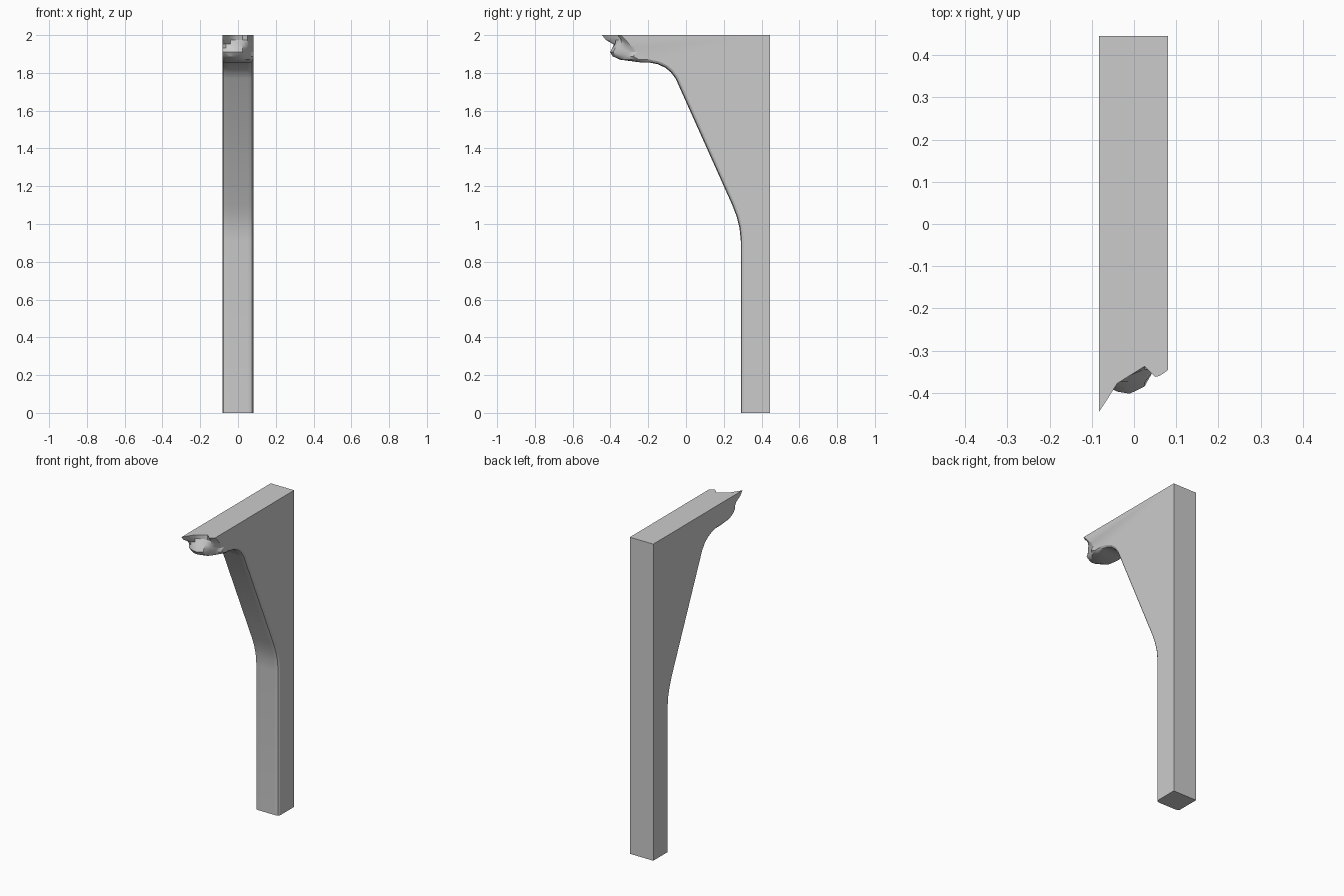
import bpy, bmesh
from mathutils import Vector

if "Cube" in bpy.data.objects:
    bpy.data.objects.remove(bpy.data.objects["Cube"])

# Cross-width stations: x position and inset of the rounded front edges
XS = [-.083, -.077, -.063, -.04, -.01, .025, .05, .06, .074, .081]
INSET = [.013, .004, 0, 0, 0, 0, 0, 0, .005, .016]

# Splintered end of the arm: height, then y at every station
BREAK = [
    (2.0,   [-.445, -.436, -.415, -.378, -.359, -.337, -.362, -.360, -.351, -.345]),
    (1.975, [-.425, -.420, -.405, -.372, -.357, -.345, -.345, -.338, -.330, -.320]),
    (1.952, [-.385, -.385, -.380, -.372, -.375, -.365, -.340, -.322, -.310, -.300]),
    (1.932, [-.370, -.375, -.380, -.390, -.390, -.375, -.345, -.318, -.290, -.270]),
    (1.910, [-.370, -.380, -.386, -.397, -.402, -.385, -.340, -.300, -.275, -.260]),
    (1.888, [-.350, -.360, -.370, -.385, -.388, -.370, -.330, -.305, -.290, -.280]),
    (1.870, [-.310, -.320, -.330, -.345, -.350, -.340, -.310, -.290, -.265, -.250]),
]

# Underside of the arm, brace curve and front of the post (y, z)
UNDER = [(-.23, 1.854), (-.19, 1.854), (-.15, 1.846), (-.11, 1.828), (-.08, 1.803),
         (-.055, 1.77), (.245, 1.10), (.268, 1.04), (.283, .98), (.29, .91), (.29, 0)]


def inset_path(path, d):
    """Move the path into the timber by d, along averaged normals."""
    pts = [Vector(p) for p in path]
    out = []
    for i, p in enumerate(pts):
        t = Vector((0, 0))
        if i > 0:
            t += (p - pts[i - 1]).normalized()
        if i < len(pts) - 1:
            t += (pts[i + 1] - p).normalized()
        t.normalize()
        out.append(p + d * Vector((-t.y, t.x)))
    return out


# Loft the side profile across the width
bm = bmesh.new()
rings = []
for i, x in enumerate(XS):
    ring = [(ys[i], z) for z, ys in BREAK]
    ring += [tuple(p) for p in inset_path(UNDER, INSET[i])]
    ring += [(.445, 0), (.445, 2)]
    rings.append([bm.verts.new((x, y, z)) for y, z in ring])
for a, b in zip(rings, rings[1:]):
    for j in range(len(a)):
        k = (j + 1) % len(a)
        bm.faces.new((a[j], a[k], b[k], b[j]))
caps = [bm.faces.new(rings[0]), bm.faces.new(rings[-1])]
bmesh.ops.recalc_face_normals(bm, faces=bm.faces)
bmesh.ops.triangulate(bm, faces=caps)

mesh = bpy.data.meshes.new("broken_beam_post")
bm.to_mesh(mesh)
bm.free()
post = bpy.data.objects.new("broken_beam_post", mesh)
bpy.context.collection.objects.link(post)
bpy.context.view_layer.objects.active = post
post.select_set(True)
bpy.ops.object.shade_smooth_by_angle()
